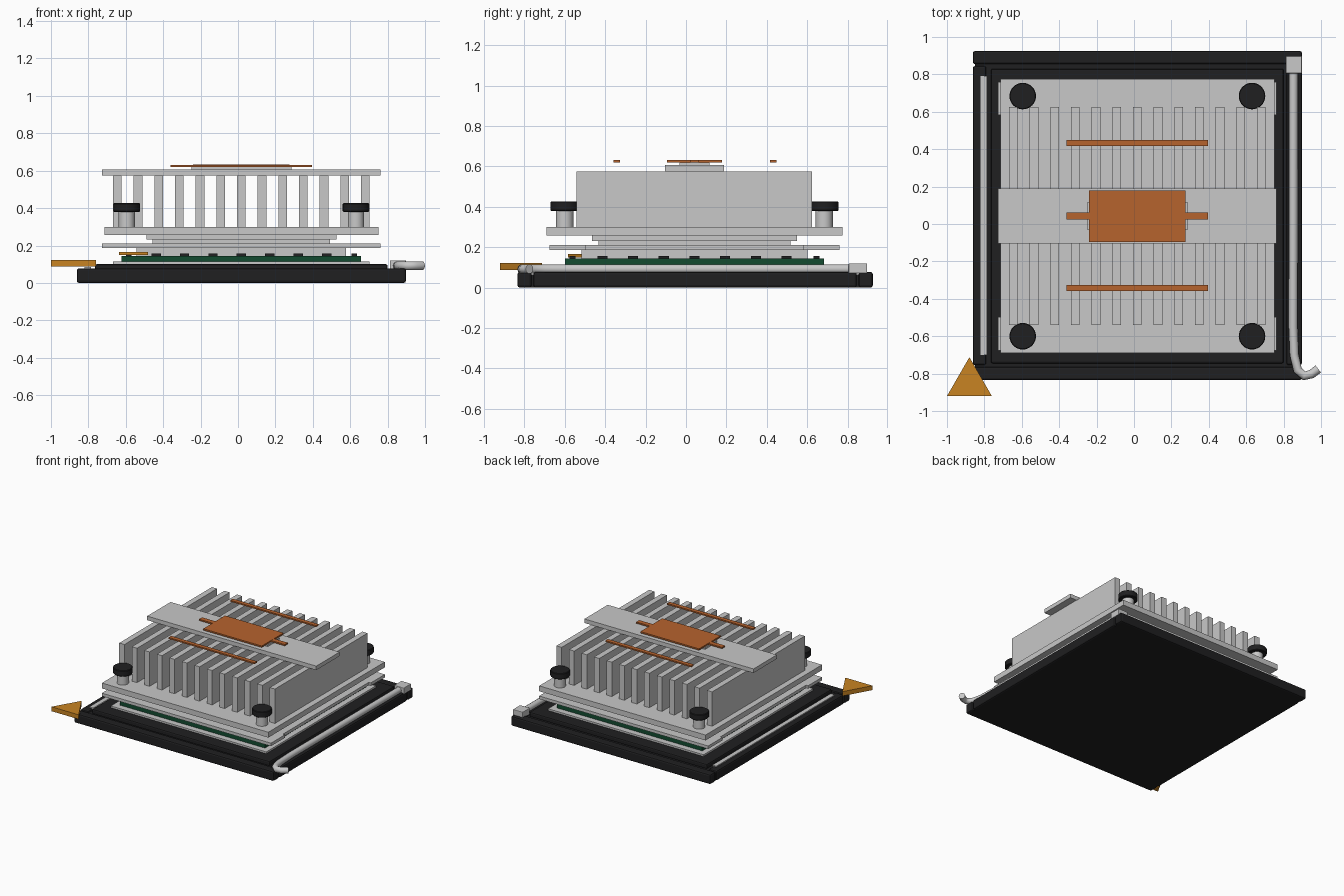
import bpy, bmesh, math
from mathutils import Vector

cube = bpy.data.objects.get("Cube")
if cube:
    bpy.data.objects.remove(cube, do_unlink=True)


def material(name, rgb):
    m = bpy.data.materials.new(name)
    m.use_nodes = True
    m.diffuse_color = (*rgb, 1)
    m.node_tree.nodes["Principled BSDF"].inputs["Base Color"].default_value = (*rgb, 1)
    return m


ALU = material("aluminium", (0.58, 0.58, 0.58))
BLACK = material("black plastic", (0.014, 0.014, 0.015))
GREEN = material("board green", (0.006, 0.07, 0.03))
COPPER = material("copper", (0.47, 0.125, 0.027))
GOLD = material("gold", (0.58, 0.23, 0.016))

CX, CY = 0.018, 0.042   # shared centre of the stacked parts


def finish(name, bm, mat):
    me = bpy.data.meshes.new(name)
    bm.to_mesh(me)
    bm.free()
    me.materials.append(mat)
    ob = bpy.data.objects.new(name, me)
    bpy.context.collection.objects.link(ob)
    return ob


def box(name, x, y, z, mat, bevel=0):
    """Box from (min, max) pairs, with optional rounded edges."""
    bm = bmesh.new()
    bmesh.ops.create_cube(bm, size=1)
    for v in bm.verts:
        for i, (a, b) in enumerate((x, y, z)):
            v.co[i] = a if v.co[i] < 0 else b
    ob = finish(name, bm, mat)
    if bevel:
        mod = ob.modifiers.new("rounded", "BEVEL")
        mod.width, mod.segments = bevel, 2
    return ob


def slab(name, half_x, half_y, z, mat):
    """Box centred on the stack."""
    return box(name, (CX - half_x, CX + half_x), (CY - half_y, CY + half_y), z, mat)


def smooth(ob):
    bpy.ops.object.select_all(action="DESELECT")
    ob.select_set(True)
    bpy.context.view_layer.objects.active = ob
    bpy.ops.object.shade_smooth_by_angle(angle=math.radians(40))


def cylinder(name, x, y, z, radius, mat, bevel=0):
    bm = bmesh.new()
    bmesh.ops.create_cone(bm, cap_ends=True, segments=32, radius1=radius,
                          radius2=radius, depth=z[1] - z[0])
    bmesh.ops.translate(bm, verts=bm.verts, vec=(x, y, sum(z) / 2))
    ob = finish(name, bm, mat)
    if bevel:
        mod = ob.modifiers.new("rim", "BEVEL")
        mod.width, mod.limit_method = bevel, "ANGLE"
    smooth(ob)


def triangle(name, x, y, width, depth, z, mat):
    """Marker with its base edge at y and its tip towards the back."""
    bm = bmesh.new()
    pts = ((x - width / 2, y), (x + width / 2, y), (x, y + depth))
    face = bm.faces.new([bm.verts.new((px, py, z[0])) for px, py in pts])
    ext = bmesh.ops.extrude_face_region(bm, geom=[face])
    top = [g for g in ext["geom"] if isinstance(g, bmesh.types.BMVert)]
    bmesh.ops.translate(bm, verts=top, vec=(0, 0, z[1] - z[0]))
    bmesh.ops.recalc_face_normals(bm, faces=bm.faces)
    finish(name, bm, mat)


# Socket: floor, four rim bars and raised bed
box("socket_floor", (-0.85, 0.885), (-0.825, 0.91), (0, 0.065), BLACK)
box("front_rim", (-0.862, 0.898), (-0.835, -0.765), (0, 0.078), BLACK, 0.012)
box("back_rim", (-0.862, 0.898), (0.855, 0.925), (0, 0.078), BLACK, 0.012)
box("right_rim", (-0.862, -0.79), (-0.755, 0.845), (0, 0.078), BLACK, 0.012)
box("left_rim", (0.815, 0.898), (-0.755, 0.845), (0, 0.078), BLACK, 0.012)
box("socket_bed", (-0.765, 0.8), (-0.745, 0.83), (0.06, 0.1), BLACK, 0.01)
box("hinge_strip", (-0.82, -0.785), (-0.7, 0.79), (0.07, 0.086), ALU)
slab("contact_plate", 0.685, 0.69, (0.095, 0.114), ALU)

# Retention lever with a hooked front end and a hinge block
curve = bpy.data.curves.new("lever", "CURVE")
curve.dimensions = "3D"
curve.bevel_depth, curve.bevel_resolution = 0.024, 3
curve.use_fill_caps = True
path = ((0.853, 0.82), (0.851, -0.55), (0.857, -0.7), (0.875, -0.78),
        (0.91, -0.812), (0.95, -0.802), (0.985, -0.775))
spline = curve.splines.new("POLY")
spline.points.add(len(path) - 1)
for p, (x, y) in zip(spline.points, path):
    p.co = (x, y, 0.092, 1)
curve.materials.append(ALU)
lever = bpy.data.objects.new("lever", curve)
bpy.context.collection.objects.link(lever)
box("lever_hinge", (0.812, 0.898), (0.805, 0.897), (0.07, 0.12), ALU, 0.004)

# Processor package: board, edge components and lid
slab("circuit_board", 0.64, 0.642, (0.114, 0.145), GREEN)
for k in range(-3, 4):
    step = k * 0.152
    for side in (-1, 1):
        for half, at in (((0.025, 0.015), (CX + step, CY + side * 0.605)),
                         ((0.015, 0.025), (CX + side * 0.603, CY + step))):
            box("edge_component", (at[0] - half[0], at[0] + half[0]),
                (at[1] - half[1], at[1] + half[1]), (0.144, 0.157), BLACK)
slab("processor_lid", 0.56, 0.56, (0.145, 0.186), ALU)
triangle("board_marker", -0.56, -0.585, 0.155, 0.135, (0.15, 0.166), GOLD)
triangle("corner_marker", -0.88, -0.92, 0.24, 0.208, (0.087, 0.122), GOLD)

# Mounting frame and stepped contact block
for side, name in ((-1, "front"), (1, "back")):
    y = sorted((CY + side * 0.54, CY + side * 0.717))
    box(name + "_mount_bar", (-0.727, 0.763), y, (0.186, 0.21), ALU)
for side, name in ((-1, "right"), (1, "left")):
    x = sorted((CX + side * 0.56, CX + side * 0.727))
    box(name + "_mount_bar", x, (CY - 0.545, CY + 0.545), (0.186, 0.21), ALU)
slab("lower_contact", 0.475, 0.475, (0.186, 0.232), ALU)
slab("upper_contact", 0.508, 0.508, (0.232, 0.257), ALU)

# Heatsink base and fins
slab("heatsink_base", 0.733, 0.733, (0.257, 0.3), ALU)
for i in range(13):
    x = CX + (i - 6) * 0.1105
    box("cooling_fin", (x - 0.023, x + 0.023), (CY - 0.583, CY + 0.583), (0.3, 0.574), ALU)

# Corner screws with black caps
for x in (CX - 0.613, CX + 0.613):
    for y in (CY - 0.642, CY + 0.642):
        cylinder("screw_post", x, y, (0.3, 0.385), 0.043, ALU)
        cylinder("screw_cap", x, y, (0.38, 0.427), 0.071, BLACK, 0.004)

# Clip bar and copper plates on top
slab("clip_bar", 0.745, 0.147, (0.574, 0.606), ALU)
slab("clip_pad", 0.267, 0.075, (0.606, 0.62), ALU)
slab("copper_plate", 0.258, 0.137, (0.62, 0.632), COPPER)
slab("copper_crossbar", 0.378, 0.019, (0.62, 0.631), COPPER)
for y in (CY - 0.385, CY + 0.391):
    box("copper_strip", (CX - 0.378, CX + 0.378), (y - 0.016, y + 0.016), (0.62, 0.631), COPPER)
